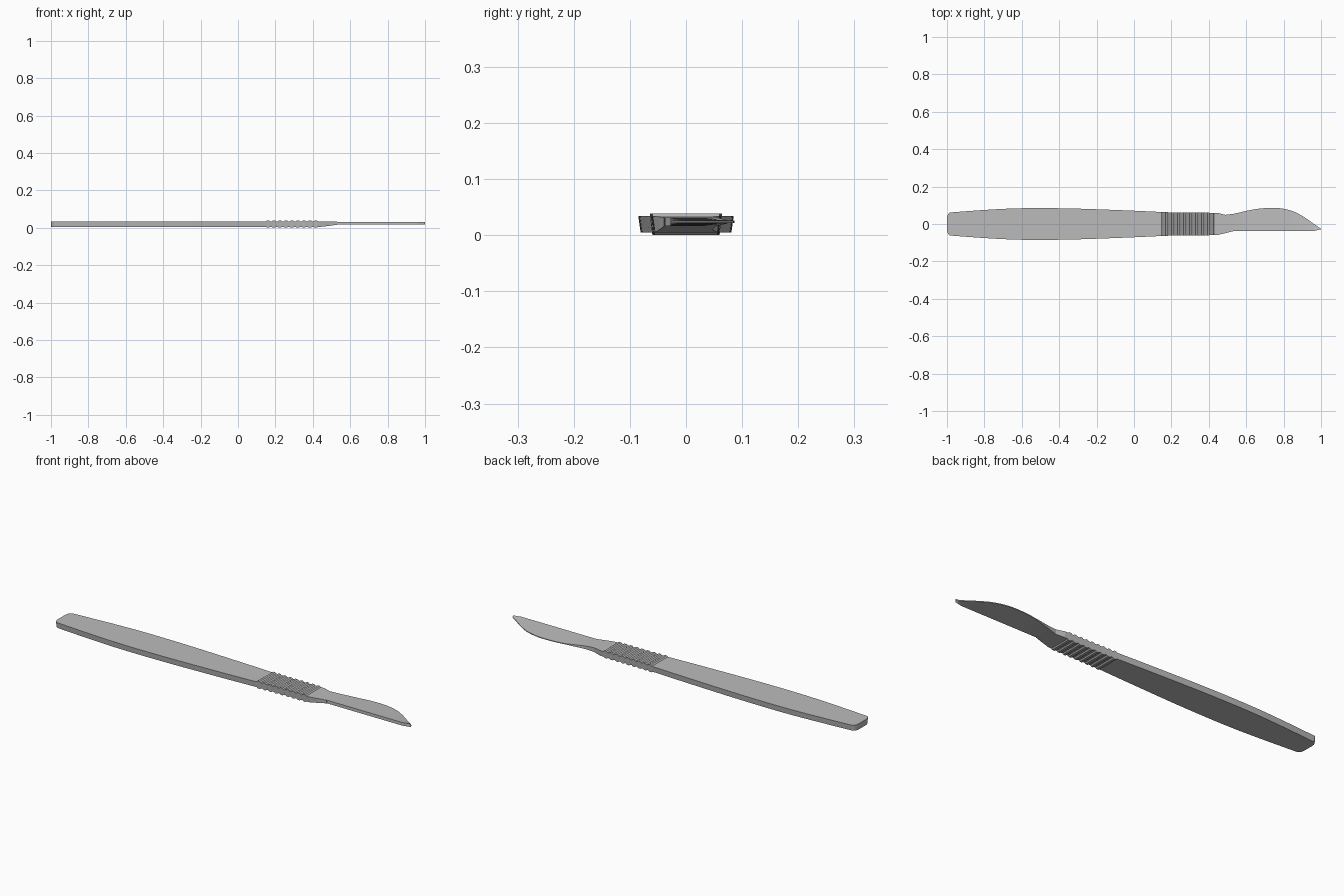
import bpy
import bmesh
import math

cube = bpy.data.objects.get("Cube")
if cube:
    bpy.data.objects.remove(cube, do_unlink=True)

steel = bpy.data.materials.new("brushed_steel")
steel.use_nodes = True
colour = (0.5, 0.5, 0.5, 1)
steel.diffuse_color = colour
steel.node_tree.nodes["Principled BSDF"].inputs["Base Color"].default_value = colour


def curve(points, x):
    """Smooth height through a list of (x, value) points."""
    n = len(points)
    if x <= points[0][0]:
        return points[0][1]
    for i in range(n - 1):
        (xa, a), (xb, b) = points[i], points[i + 1]
        if x <= xb:
            before, after = points[max(i - 1, 0)], points[min(i + 2, n - 1)]
            ma = (b - before[1]) / (xb - before[0]) * (xb - xa)
            mb = (after[1] - a) / (after[0] - xa) * (xb - xa)
            t = (x - xa) / (xb - xa)
            s = 1 - t
            return (a * (1 + 2 * t) * s * s + ma * t * s * s
                    + b * t * t * (3 - 2 * t) - mb * t * t * s)
    return points[-1][1]


def loft(name, sections):
    """Skin a row of four-cornered cross-sections and cap both ends."""
    bm = bmesh.new()
    rings = [[bm.verts.new(p) for p in ring] for ring in sections]
    for r, s in zip(rings, rings[1:]):
        for k in range(4):
            m = (k + 1) % 4
            bm.faces.new((r[k], r[m], s[m], s[k]))
    bm.faces.new(rings[0])
    bm.faces.new(rings[-1])
    bmesh.ops.recalc_face_normals(bm, faces=bm.faces)
    mesh = bpy.data.meshes.new(name)
    bm.to_mesh(mesh)
    bm.free()
    mesh.materials.append(steel)
    obj = bpy.data.objects.new(name, mesh)
    bpy.context.collection.objects.link(obj)
    return obj


def box_section(x, back, front, low, high, draft=0.004):
    return [(x, front + draft, low), (x, back - draft, low),
            (x, back, high), (x, front, high)]


LOW, HIGH = 0.007, 0.036
outline = [(-0.98, 0.062), (-0.8, 0.075), (-0.65, 0.083), (-0.5, 0.085),
           (-0.3, 0.082), (0, 0.071), (0.15, 0.064), (0.25, 0.061), (0.44, 0.06)]

# Handle: rounded butt, then a swelling flat grip
sections = []
for i in range(5):
    a = i / 4 * math.pi / 2
    w = 0.03 + 0.032 * math.sin(a)
    sections.append(box_section(-0.98 - 0.02 * math.cos(a), w, -w, LOW, HIGH))
for i in range(1, 29):
    x = -0.98 + 1.12 * i / 28
    w = curve(outline, x)
    sections.append(box_section(x, w, -w, LOW, HIGH))

# Finger ridges across the top and bottom
ridges, pitch = 9, 0.032
for i in range(ridges):
    for part, rise in ((0.25, 0), (0.45, 0.005), (0.8, 0.005), (1, 0)):
        x = 0.14 + pitch * (i + part)
        w = curve(outline, x)
        sections.append(box_section(x, w, -w, LOW - rise, HIGH + rise))

# Neck narrowing into the blade
sections.append(box_section(0.445, 0.06, -0.059, LOW, HIGH))
sections.append(box_section(0.488, 0.049, -0.049, 0.012, 0.035, 0.002))
sections.append(box_section(0.53, 0.054, -0.039, 0.018, 0.034, 0))
loft("handle", sections)

# Blade: thick straight spine in front, curved cutting edge behind
edge = [(0.488, 0.049), (0.53, 0.054), (0.6, 0.07), (0.66, 0.081), (0.73, 0.086),
        (0.79, 0.083), (0.85, 0.068), (0.9, 0.043), (0.96, 0.002), (1, -0.026)]
blade = []
for i in range(37):
    x = 0.53 + 0.47 * i / 36
    spine = -0.038 + max(0, (x - 0.96) / 0.04) * 0.01
    back = max(curve(edge, x), spine + 0.001)
    thin = 0.008 - 0.006 * min(1, (x - 0.53) / 0.1)
    blade.append([(x, spine, 0.018), (x, back, 0.026 - thin),
                  (x, back, 0.026 + thin), (x, spine, 0.034)])
loft("blade", blade)

# Rest the lowest ridges on the ground
for obj in (bpy.data.objects["handle"], bpy.data.objects["blade"]):
    obj.location.z = -0.002
